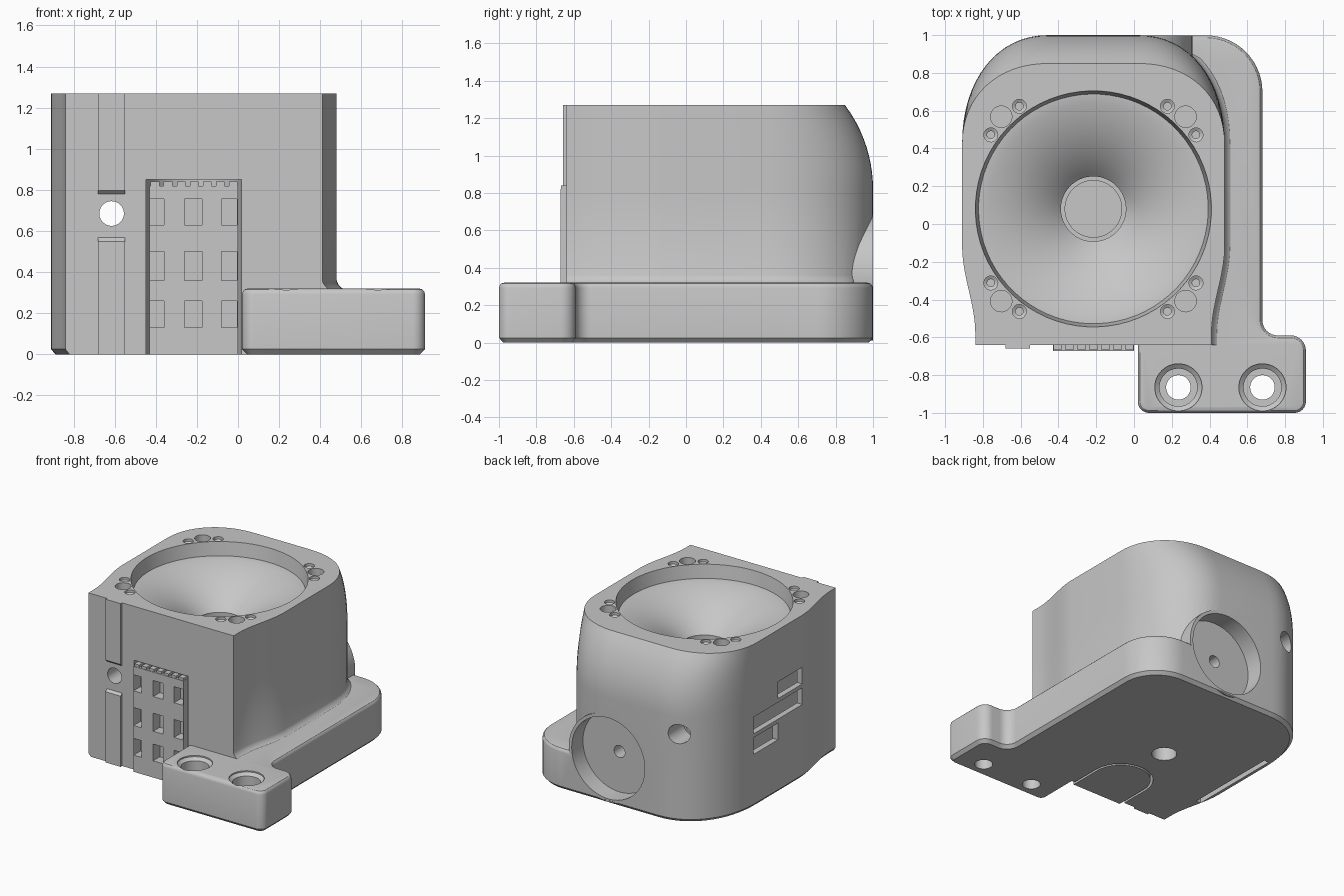
import bpy, bmesh, math
from mathutils import Vector

if "Cube" in bpy.data.objects:
    bpy.data.objects.remove(bpy.data.objects["Cube"])

CX, CY = -0.215, 0.08          # centre of the round top opening
grey = bpy.data.materials.new("plain grey")
grey.diffuse_color = (0.57, 0.57, 0.57, 1)
grey.use_nodes = True
grey.node_tree.nodes["Principled BSDF"].inputs["Base Color"].default_value = grey.diffuse_color


def loft(name, rings):
    """Closed solid through rings of equal point count, capped at both ends."""
    bm = bmesh.new()
    vs = [[bm.verts.new(p) for p in ring] for ring in rings]
    n = len(vs[0])
    for a, b in zip(vs, vs[1:]):
        for i in range(n):
            j = (i + 1) % n
            bm.faces.new((a[i], a[j], b[j], b[i]))
    bm.faces.new(vs[0][::-1])
    bm.faces.new(vs[-1])
    bmesh.ops.recalc_face_normals(bm, faces=bm.faces)
    me = bpy.data.meshes.new(name)
    bm.to_mesh(me)
    bm.free()
    me.materials.append(grey)
    ob = bpy.data.objects.new(name, me)
    bpy.context.collection.objects.link(ob)
    return ob


def prism(name, pts, lo, hi, axis="z"):
    put = (lambda p, h: (p[0], p[1], h)) if axis == "z" else (lambda p, h: (h, p[0], p[1]))
    return loft(name, [[put(p, h) for p in pts] for h in (lo, hi)])


def box(name, x0, x1, y0, y1, z0, z1):
    return prism(name, [(x0, y0), (x1, y0), (x1, y1), (x0, y1)], z0, z1)


def turned(name, prof, centre, axis="z", seg=32):
    """Solid of revolution; prof is (radius, distance along axis)."""
    rings = []
    for r, h in prof:
        ring = []
        for i in range(seg):
            a = 2 * math.pi * (i + 0.37) / seg
            c, s = r * math.cos(a), r * math.sin(a)
            ring.append((centre[0] + c, centre[1] + s, h) if axis == "z"
                        else (centre[0] + c, h, centre[1] + s))
        rings.append(ring)
    return loft(name, rings)


def arc(cx, cy, r, a0, a1, n=8):
    return [(cx + r * math.cos(math.radians(a0 + (a1 - a0) * i / n)),
             cy + r * math.sin(math.radians(a0 + (a1 - a0) * i / n))) for i in range(n + 1)]


def inset(pts, d, z):
    """Counter-clockwise outline moved inwards by d, placed at height z."""
    out = []
    for i, p in enumerate(pts):
        p, a, b = Vector(p), Vector(pts[i - 1]), Vector(pts[(i + 1) % len(pts)])
        u, v = (p - a).normalized(), (b - p).normalized()
        m = Vector((-u.y - v.y, u.x + v.x)).normalized()
        k = d / max(0.4, m.dot(Vector((-u.y, u.x))))
        out.append((p.x + m.x * k, p.y + m.y * k, z))
    return out


def combine(ob, other, op="DIFFERENCE"):
    m = ob.modifiers.new("bool", "BOOLEAN")
    m.operation, m.solver, m.object = op, "EXACT", other
    bpy.context.view_layer.objects.active = ob
    bpy.ops.object.modifier_apply(modifier=m.name)
    bpy.data.objects.remove(other)


# main housing: flared plan outline, lofted, with the back curving in at the top
half = [(0.625, -0.64)]
for i in range(11):
    t = i / 10
    half.append((0.625 + 0.07 * t * t * (3 - 2 * t), -0.58 + 0.46 * t))
for i in range(17):
    a = math.pi / 2 * i / 16
    half.append((0.235 + 0.46 * max(0, math.cos(a)) ** 0.93, 0.42 + 0.58 * math.sin(a) ** 0.93))
plan = [(CX + w, y) for w, y in half] + [(CX - w, y) for w, y in reversed(half)]


def layer(z, shrink=0.0, fillet=0.0):
    back = 1 - (0.75 - math.sqrt(0.75 ** 2 - max(0, z - 0.82) ** 2))
    out = []
    for x, y in plan:
        if y > 0.42:
            y = 0.42 + (y - 0.42) * (back - 0.42) / 0.58
        if x > 0.3:
            x += fillet
        k = 1 - shrink / 0.7
        out.append((CX + (x - CX) * k, y if y < -0.6 else y * (1 - shrink), z))
    return out


layers = [layer(0, 0.022), layer(0.025), layer(0.31, 0, 0.045), layer(0.325, 0, 0.022),
          layer(0.342, 0, 0.007), layer(0.36)]
layers += [layer(0.82 + 0.45 * i / 10) for i in range(11)]
housing = loft("housing", layers)

# base flange with screw foot, chamfered below and rounded above
outline = ([(0.02, -0.5)] + arc(0.08, -0.94, 0.06, 180, 270)
           + arc(0.85, -0.94, 0.06, 270, 360) + arc(0.83, -0.67, 0.08, 0, 90)
           + arc(0.76, -0.51, 0.08, 270, 180) + arc(0.38, 0.699, 0.3, 0, 90, 14)
           + [(0.0, 0.999), (0.0, -0.45)])
flange = loft("flange", [inset(outline, d, z) for d, z in
                         ((0.024, 0), (0, 0.025), (0, 0.292), (0.004, 0.306), (0.013, 0.316), (0.028, 0.32))])
combine(housing, flange, "UNION")

# round boss on the back, its pocket and screw hole, and the front-to-back hole
combine(housing, turned("back_boss", [(0.34, 0.6), (0.34, 0.9985)], (-0.03, 0.352), "y", 64), "UNION")
cuts = [turned("pocket_cut", [(0.315, 0.86), (0.315, 1.2)], (-0.03, 0.352), "y", 64),
        turned("pocket_screw_cut", [(0.047, 0.74), (0.047, 0.9)], (-0.03, 0.352), "y", 24),
        turned("through_cut", [(0.06, -1), (0.06, 0.8), (0.075, 0.8), (0.075, 1.2)],
               (-0.615, 0.685), "y", 32)]

# horn-shaped opening with tapered rim and throat
horn = [(0.15, 0.62), (0.15, 0.88), (0.172, 0.88)]
for i in range(13):
    a = math.radians(42 + 38 * i / 12)
    horn.append((0.172 + 0.75 * (math.cos(math.radians(42)) - math.cos(a)),
                 0.93 + 0.75 * (math.sin(a) - math.sin(math.radians(42)))))
horn += [(0.608, 1.167), (0.625, 1.27), (0.63, 1.3)]
cuts.append(turned("horn_cut", horn, (CX, CY), seg=72))

# screw hole clusters at the four top corners
for sx in (-1, 1):
    for sy in (-1, 1):
        cuts.append(turned("peg_cut", [(0.057, 1.19), (0.057, 1.4)],
                           (CX + sx * 0.488, CY + sy * 0.488), seg=24))
        for dx, dy in ((0.392, 0.543), (0.543, 0.392)):
            cuts.append(turned("screw_cut", [(0.02, 1.12), (0.02, 1.24), (0.037, 1.25), (0.037, 1.4)],
                               (CX + sx * dx, CY + sy * dy), seg=20))

# countersunk foot holes
for x in (0.235, 0.68):
    cuts.append(turned("foot_cut", [(0.065, -0.1), (0.065, 0.2), (0.1, 0.2), (0.1, 0.29),
                                    (0.125, 0.31), (0.125, 0.5)], (x, -0.865), seg=36))

# underside hole, plate slit in the underside and the three windows on the left
cuts.append(turned("under_cut", [(0.09, -0.1), (0.09, 0.3)], (CX, CY), seg=32))
cuts.append(box("slit_cut", -0.865, -0.825, -0.29, 0.47, -0.1, 0.9))
for y0, y1, z in ((-0.13, 0.17, 0.8), (-0.13, 0.465, 0.64), (0.17, 0.465, 0.48)):
    cuts.append(box("window_cut", -1.0, -0.85, y0, y1, z - 0.065, z + 0.065))


def u_shape(w, front):
    return [(CX - w, front), (CX + w, front)] + arc(CX, -0.405, w, 0, 180, 20)


# U-shaped front recess
cuts.append(prism("recess_cut", u_shape(0.232, -0.7), -0.1, 0.85))
for c in cuts:
    combine(housing, c)

# front insert with a grid of openings and a toothed top
insert = prism("front_insert", u_shape(0.215, -0.672), 0, 0.82)
for x0, x1 in ((-0.428, -0.36), (-0.26, -0.175), (-0.08, -0.005)):
    for z0, z1 in ((0.13, 0.26), (0.36, 0.5), (0.63, 0.755)):
        combine(insert, box("opening_cut", x0, x1, -0.8, -0.59, z0, z1))
parts = [housing, insert]
for i in range(7):
    x = -0.425 + i * 0.0635
    parts.append(box("insert_tooth", x, x + 0.042, -0.668, -0.5, 0.81, 0.84))

# raised front rails with chamfered ends
parts.append(prism("lower_rail", [(-0.63, 0.0), (-0.658, 0.0), (-0.658, 0.55), (-0.63, 0.577)],
                   -0.68, -0.55, "x"))
parts.append(prism("upper_rail", [(-0.63, 1.27), (-0.658, 1.27), (-0.658, 0.797), (-0.63, 0.77)],
                   -0.68, -0.55, "x"))

bpy.ops.object.select_all(action="DESELECT")
for p in parts:
    p.select_set(True)
bpy.context.view_layer.objects.active = housing
bpy.ops.object.shade_smooth_by_angle(angle=math.radians(30))
